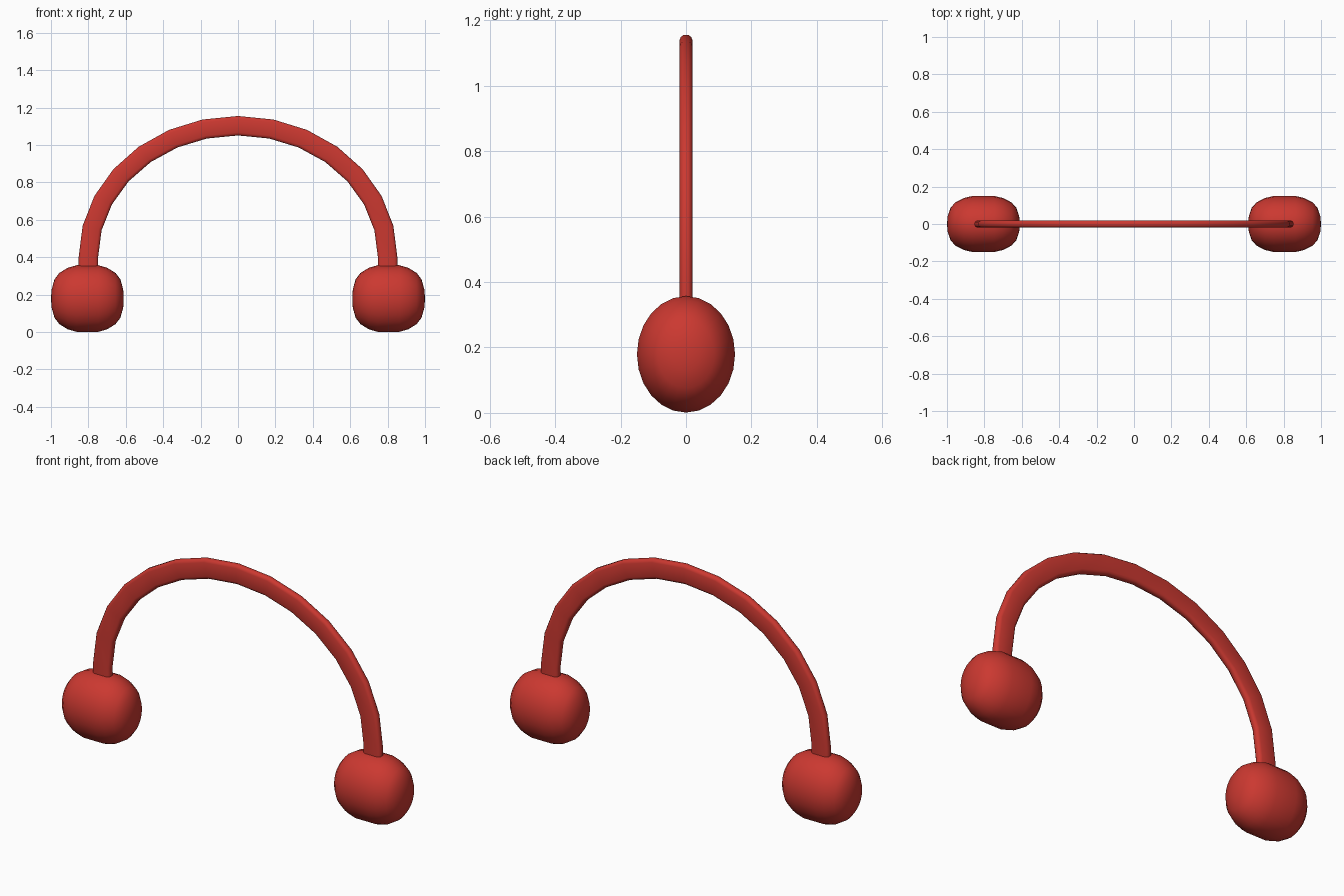
import bpy, bmesh, math

if "Cube" in bpy.data.objects:
    bpy.data.objects.remove(bpy.data.objects["Cube"])

red = bpy.data.materials.new("red")
red.diffuse_color = (0.60, 0.04, 0.03, 1)
red.use_nodes = True
red.node_tree.nodes["Principled BSDF"].inputs["Base Color"].default_value = red.diffuse_color


def loft(name, rings, cap_ends=True):
    """Skin a list of equal-length point rings into a closed solid."""
    bm = bmesh.new()
    loops = [[bm.verts.new(p) for p in ring] for ring in rings]
    n = len(loops[0])
    for a, b in zip(loops, loops[1:]):
        for i in range(n):
            j = (i + 1) % n
            bm.faces.new((a[i], a[j], b[j], b[i]))
    if cap_ends:
        bm.faces.new(loops[0])
        bm.faces.new(loops[-1])
    bmesh.ops.recalc_face_normals(bm, faces=bm.faces)
    mesh = bpy.data.meshes.new(name)
    bm.to_mesh(mesh)
    bm.free()
    obj = bpy.data.objects.new(name, mesh)
    bpy.context.collection.objects.link(obj)
    mesh.materials.append(red)
    bpy.ops.object.select_all(action='DESELECT')
    obj.select_set(True)
    bpy.context.view_layer.objects.active = obj
    bpy.ops.object.shade_smooth_by_angle(angle=math.radians(50))
    return obj


# Headband: flat rounded strip swept over a 14-segment arch with short legs
quarter = [(0.052, 0.008), (0.046, 0.016), (0.036, 0.02)]
section = (quarter + [(-r, y) for r, y in reversed(quarter)]
           + [(-r, -y) for r, y in quarter]
           + [(r, -y) for r, y in reversed(quarter)])
SEGMENTS = 14
path = [(-0.8, 0.28, math.pi)]
for i in range(SEGMENTS + 1):
    t = math.pi * (1 - i / SEGMENTS)
    path.append((0.8 * math.cos(t), 0.4 + 0.703 * math.sin(t), t))
path.append((0.8, 0.28, 0.0))
loft("headband", [[(x + r * math.cos(t), y, z + r * math.sin(t)) for r, y in section]
                  for x, z, t in path])

# Ear cups: rounded drums turned about the x axis, oval from the side
half = [(0.194, 0.08), (0.191, 0.28), (0.176, 0.58), (0.15, 0.77),
        (0.105, 0.925), (0.058, 1.0)]
profile = half + [(-d, f) for d, f in reversed(half)]
SIDES = 24
for side, cx in (("left", -0.805), ("right", 0.805)):
    loft(side + "_ear_cup",
         [[(cx + d, 0.15 * f * math.cos(a), 0.179 + 0.178 * f * math.sin(a))
           for a in (2 * math.pi * k / SIDES for k in range(SIDES))]
          for d, f in profile])
